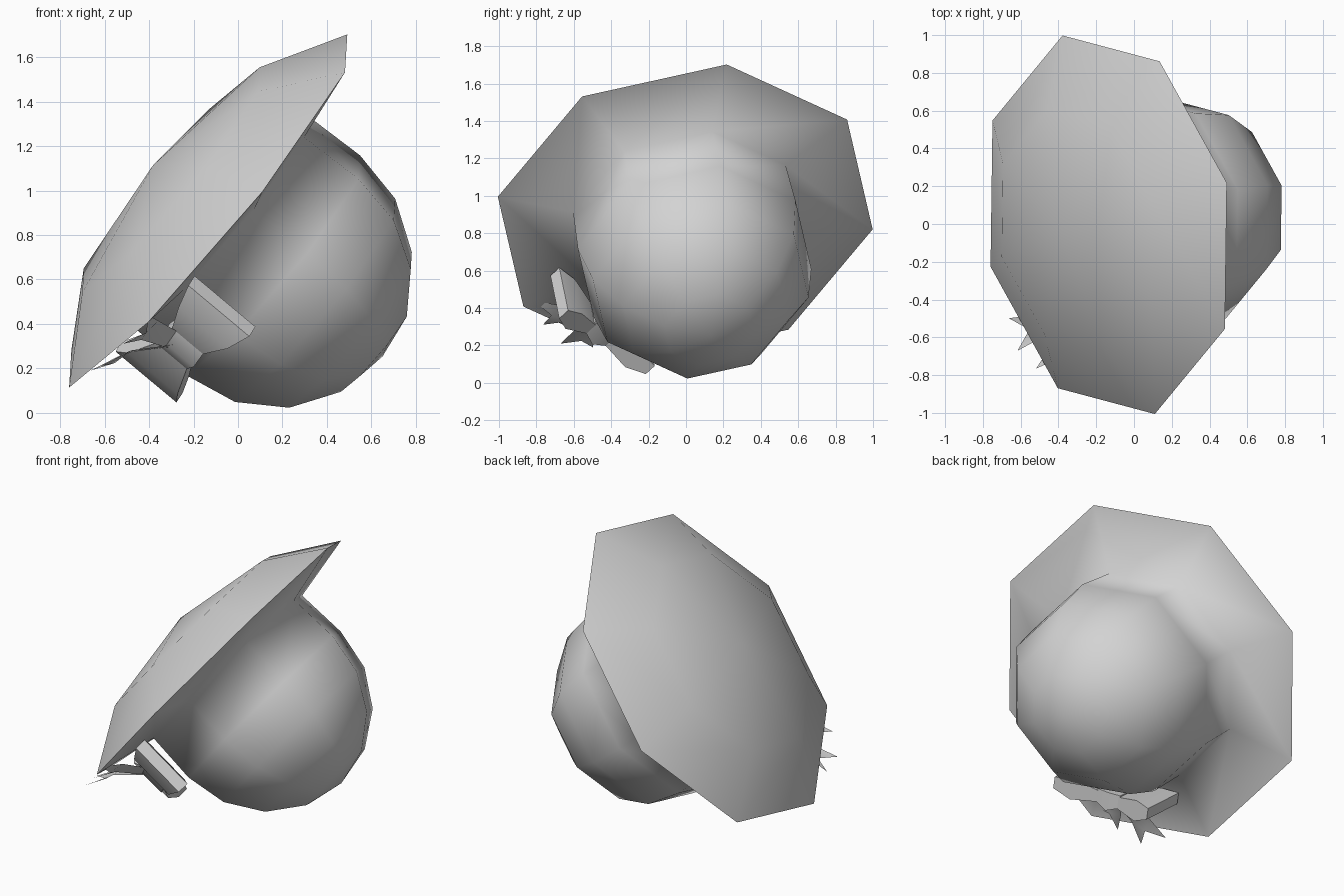
import bpy, bmesh, math
from mathutils import Vector

if "Cube" in bpy.data.objects:
    bpy.data.objects.remove(bpy.data.objects["Cube"])

# single soft grey
grey = bpy.data.materials.new("plain_grey")
grey.diffuse_color = (0.65, 0.65, 0.65, 1)
grey.use_nodes = True
grey.node_tree.nodes["Principled BSDF"].inputs["Base Color"].default_value = grey.diffuse_color

# tilted hat frame: crown axis, first corner direction, second direction
CENTRE = Vector((-0.134, -0.004, 0.908))
AXIS = Vector((0.76, 0.13, -0.635)).normalized()
E1 = Vector((0.603, 0.214, 0.768))
E1 = (E1 - AXIS * E1.dot(AXIS)).normalized()
E2 = AXIS.cross(E1)


def make(name, verts, faces, angle):
    bm = bmesh.new()
    vs = [bm.verts.new(v) for v in verts]
    for f in faces:
        bm.faces.new([vs[i] for i in f])
    bmesh.ops.recalc_face_normals(bm, faces=bm.faces)
    me = bpy.data.meshes.new(name)
    bm.to_mesh(me)
    bm.free()
    me.materials.append(grey)
    ob = bpy.data.objects.new(name, me)
    bpy.context.collection.objects.link(ob)
    bpy.ops.object.select_all(action='DESELECT')
    ob.select_set(True)
    bpy.context.view_layer.objects.active = ob
    bpy.ops.object.shade_smooth_by_angle(angle=math.radians(angle))
    return ob


def lathe(name, profile, start, end, angle, n=8):
    """Spin (radius, height) rings around the hat axis, with a pole at each end."""
    verts = [CENTRE + AXIS * start]
    for r, h in profile:
        for i in range(n):
            a = 2 * math.pi * i / n
            verts.append(CENTRE + AXIS * h + (E1 * math.cos(a) + E2 * math.sin(a)) * r)
    verts.append(CENTRE + AXIS * end)
    last, faces = len(verts) - 1, []
    for i in range(n):
        j = (i + 1) % n
        faces.append((0, 1 + i, 1 + j))
        for k in range(len(profile) - 1):
            a, b = 1 + k * n, 1 + (k + 1) * n
            faces.append((a + i, a + j, b + j, b + i))
        faces.append((last, last - n + i, last - n + j))
    return make(name, verts, faces, angle)


# hat body: shallow cap, wide brim, straight neck and round crown
R, H = 0.645, 0.385
profile = [(0.66, -0.22), (1.035, 0.0), (0.63, 0.075)]
profile += [(R * math.sin(math.radians(t)), H + R * math.cos(math.radians(t)))
            for t in (90, 67.5, 45, 22.5)]
lathe("hat_body", profile, -0.325, H + R, 110)

# bow frame on the side of the crown
BOW = Vector((-0.25, -0.47, 0.31))
OUT = BOW - CENTRE
OUT = (OUT - AXIS * OUT.dot(AXIS)).normalized()
SIDE = OUT.cross(AXIS)


def bow_point(s, a, o):
    return BOW + SIDE * s + AXIS * a + OUT * o


def loft(name, sections, angle):
    """Join rectangular sections (side, half width, low, high) into a solid."""
    verts = []
    for s, w, lo, hi in sections:
        verts += [bow_point(s, -w, lo), bow_point(s, w, lo),
                  bow_point(s, w, hi), bow_point(s, -w, hi)]
    m = 4 * (len(sections) - 1)
    faces = [(0, 1, 2, 3), (m, m + 1, m + 2, m + 3)]
    for k in range(0, m, 4):
        for i in range(4):
            j = (i + 1) % 4
            faces.append((k + i, k + j, k + 4 + j, k + 4 + i))
    return make(name, verts, faces, angle)


# mirrored bow loops and the knot
for name, d in (("bow_loop_upper", 1), ("bow_loop_lower", -1)):
    loft(name, [(0.04 * d, 0.08, -0.03, 0.03), (0.22 * d, 0.145, -0.08, 0.05),
                (0.32 * d, 0.18, -0.07, 0.0)], 50)
loft("bow_knot", [(-0.08, 0.09, -0.05, 0.03), (0.0, 0.1, -0.05, 0.065),
                  (0.08, 0.09, -0.05, 0.03)], 50)

# two notched ribbon tails running toward the brim
for name, tip in (("tail_lower", (-0.64, -0.585, 0.2)), ("tail_upper", (-0.46, -0.79, 0.375))):
    tip = Vector(tip)
    run = tip - BOW
    across = run.cross(AXIS).normalized()
    mid = BOW + run * 0.55 - AXIS * 0.04
    verts = [BOW - across * 0.04, BOW + across * 0.04,
             mid + across * 0.06, mid - across * 0.06,
             tip + across * 0.09, tip - run * 0.22, tip - across * 0.09]
    make(name, verts, [(0, 1, 2, 3), (3, 2, 5), (2, 4, 5), (3, 5, 6)], 60)
